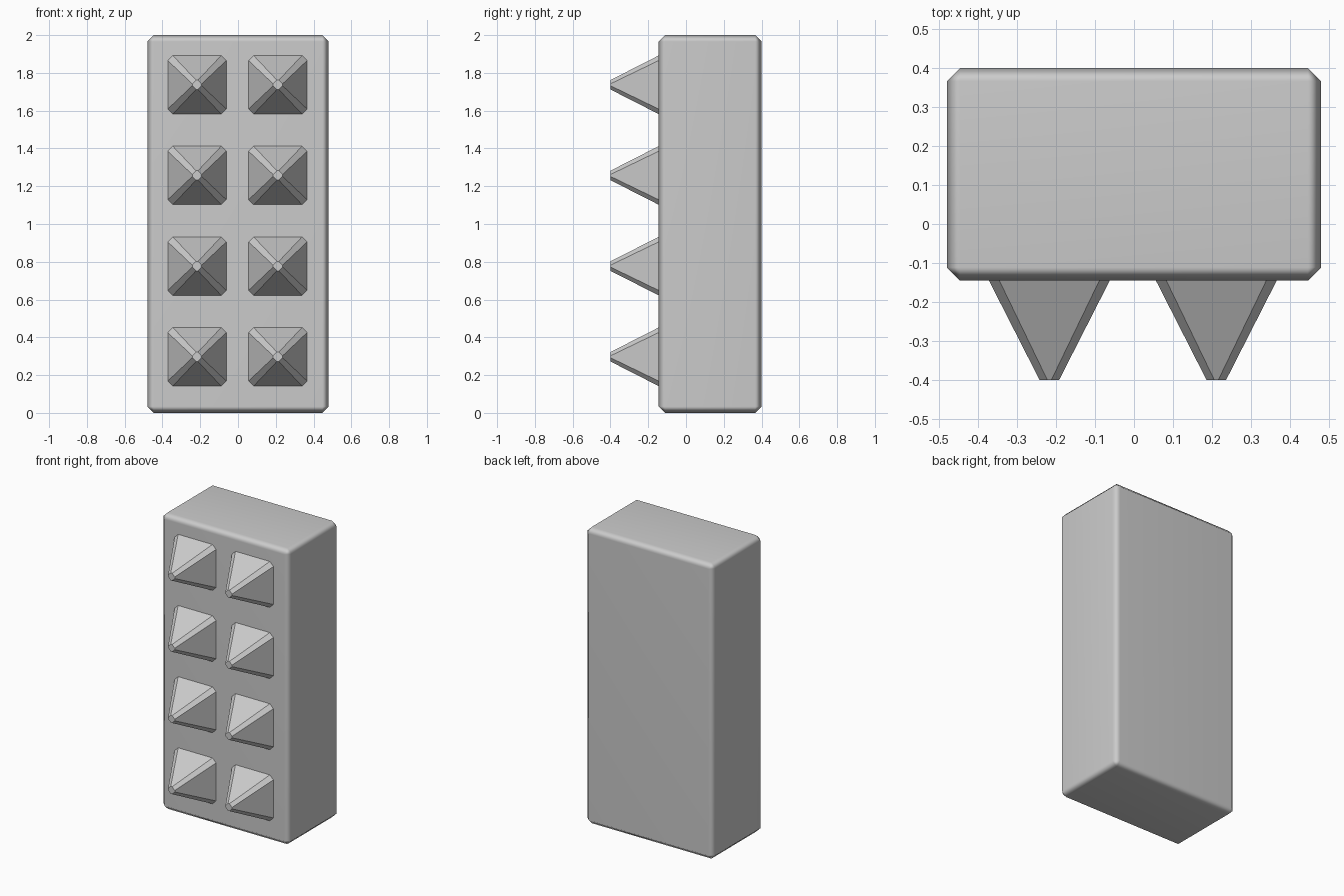
import bpy, bmesh, math

if "Cube" in bpy.data.objects:
    bpy.data.objects.remove(bpy.data.objects["Cube"])

FRONT, BACK, TIP = -0.145, 0.40, -0.40


def make_object(name, bm):
    mesh = bpy.data.meshes.new(name)
    bmesh.ops.recalc_face_normals(bm, faces=bm.faces[:])
    bm.to_mesh(mesh)
    bm.free()
    obj = bpy.data.objects.new(name, mesh)
    bpy.context.collection.objects.link(obj)
    return obj


# Main block: chamfered box with softened edge shading
bm = bmesh.new()
bmesh.ops.create_cube(bm, size=1)
bmesh.ops.scale(bm, vec=(0.96, BACK - FRONT, 2.0), verts=bm.verts)
bmesh.ops.translate(bm, vec=(0, (BACK + FRONT) / 2, 1.0), verts=bm.verts)
bmesh.ops.bevel(bm, geom=bm.edges[:], offset=0.034, offset_type='OFFSET',
                segments=1, affect='EDGES', profile=0.5)
block = make_object("block", bm)
bpy.context.view_layer.objects.active = block
block.select_set(True)
bpy.ops.object.shade_smooth_by_angle(angle=math.radians(60))
weighted = block.modifiers.new("flat_faces", 'WEIGHTED_NORMAL')
weighted.keep_sharp = True


def octagon(bm, y, half, cut):
    """Square ring with cut corners, facing along y."""
    h, i = half, half - cut
    pts = [(h, i), (i, h), (-i, h), (-h, i), (-h, -i), (-i, -h), (i, -h), (h, -i)]
    return [bm.verts.new((x, y, z)) for x, z in pts]


def spike_mesh(name, x, z):
    bm = bmesh.new()
    base = octagon(bm, FRONT + 0.01, 0.160, 0.027)
    tip = octagon(bm, TIP, 0.025, 0.020)
    for k in range(8):
        n = (k + 1) % 8
        bm.faces.new((base[k], base[n], tip[n], tip[k]))
    bm.faces.new(base)
    bm.faces.new(tip)
    make_object(name, bm).location = (x, 0, z)


# Two columns of four pointed spikes on the front
for row in range(4):
    for side, x in (("left", -0.217), ("right", 0.211)):
        spike_mesh(f"spike_{side}_{row + 1}", x, 0.297 + 0.48 * row)
